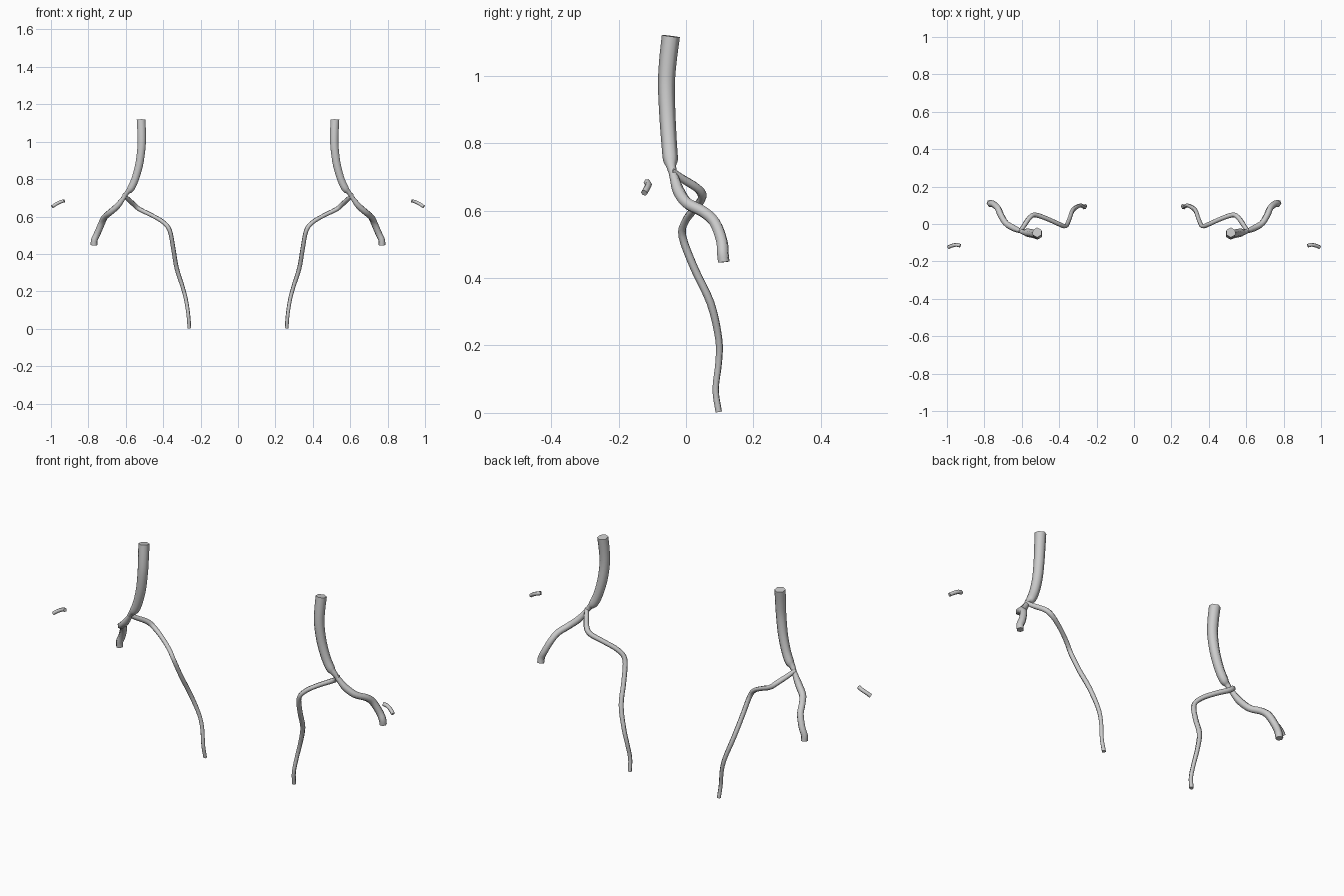
import bpy, bmesh, math
from mathutils import Vector

SIDES = 6


def spline(points, steps):
    """Catmull-Rom through (x, y, z, radius) points."""
    pts = [Vector(p) for p in points]
    pts = [2 * pts[0] - pts[1]] + pts + [2 * pts[-1] - pts[-2]]
    out = []
    for i in range(1, len(pts) - 2):
        a, b, c, d = pts[i - 1:i + 3]
        for s in range(steps):
            t = s / steps
            out.append(0.5 * (2 * b + (c - a) * t + (2 * a - 5 * b + 4 * c - d) * t ** 2
                              + (3 * b - a - 3 * c + d) * t ** 3))
    return out + [pts[-2]]


def tube(name, points, steps=4):
    """Six-sided smooth tube with flat caps, mirrored across x."""
    path = spline(points, steps)
    centres = [p.to_3d() for p in path]
    bm = bmesh.new()
    rings = []
    side = Vector((0, 1, 0))
    for i, c in enumerate(centres):
        tangent = (centres[min(i + 1, len(path) - 1)] - centres[max(i - 1, 0)]).normalized()
        side = (side - tangent * side.dot(tangent)).normalized()
        other = tangent.cross(side)
        ring = []
        for k in range(SIDES):
            a = 2 * math.pi * k / SIDES
            ring.append(bm.verts.new(c + path[i].w * (math.cos(a) * side + math.sin(a) * other)))
        rings.append(ring)
    for r0, r1 in zip(rings, rings[1:]):
        for k in range(SIDES):
            n = (k + 1) % SIDES
            bm.faces.new((r0[k], r0[n], r1[n], r1[k])).smooth = True
    for cap in (bm.faces.new(rings[0][::-1]), bm.faces.new(rings[-1])):
        for e in cap.edges:
            e.smooth = False
    bmesh.ops.recalc_face_normals(bm, faces=bm.faces[:])
    mesh = bpy.data.meshes.new(name)
    bm.to_mesh(mesh)
    bm.free()
    obj = bpy.data.objects.new(name, mesh)
    bpy.context.collection.objects.link(obj)
    mirror = obj.modifiers.new("mirror", 'MIRROR')
    mirror.use_axis[0] = True
    mirror.use_mirror_merge = False
    return obj


# thick upper vessel, pinched at the fork
tube("trunk_vessel", [
    (0.518, -0.045, 1.117, 0.027), (0.515, -0.054, 1.04, 0.026), (0.516, -0.058, 0.97, 0.025),
    (0.528, -0.055, 0.88, 0.024), (0.550, -0.050, 0.80, 0.023), (0.573, -0.046, 0.750, 0.022),
    (0.590, -0.044, 0.732, 0.015), (0.607, -0.038, 0.708, 0.012)])

# short outer branch curving backwards
tube("outer_branch", [
    (0.597, -0.042, 0.722, 0.011), (0.615, -0.034, 0.695, 0.014), (0.645, -0.021, 0.656, 0.018),
    (0.685, 0.004, 0.621, 0.018), (0.713, 0.050, 0.597, 0.018), (0.728, 0.085, 0.565, 0.018),
    (0.752, 0.106, 0.510, 0.018), (0.768, 0.109, 0.475, 0.018), (0.770, 0.112, 0.447, 0.018)])

# long thin inner branch
tube("inner_branch", [
    (0.610, -0.042, 0.718, 0.010), (0.590, -0.012, 0.695, 0.013), (0.556, 0.036, 0.664, 0.014),
    (0.525, 0.048, 0.638, 0.013), (0.460, 0.026, 0.606, 0.012), (0.400, -0.001, 0.570, 0.012),
    (0.365, -0.011, 0.525, 0.012), (0.346, 0.024, 0.430, 0.012), (0.328, 0.073, 0.325, 0.012),
    (0.295, 0.097, 0.220, 0.011), (0.277, 0.097, 0.150, 0.0105), (0.265, 0.088, 0.070, 0.010),
    (0.260, 0.097, 0.003, 0.010)])

# small detached outer vessel
tube("side_vessel", [
    (0.929, -0.116, 0.684, 0.010), (0.950, -0.111, 0.678, 0.010),
    (0.973, -0.116, 0.666, 0.010), (0.993, -0.124, 0.652, 0.010)], 2)
